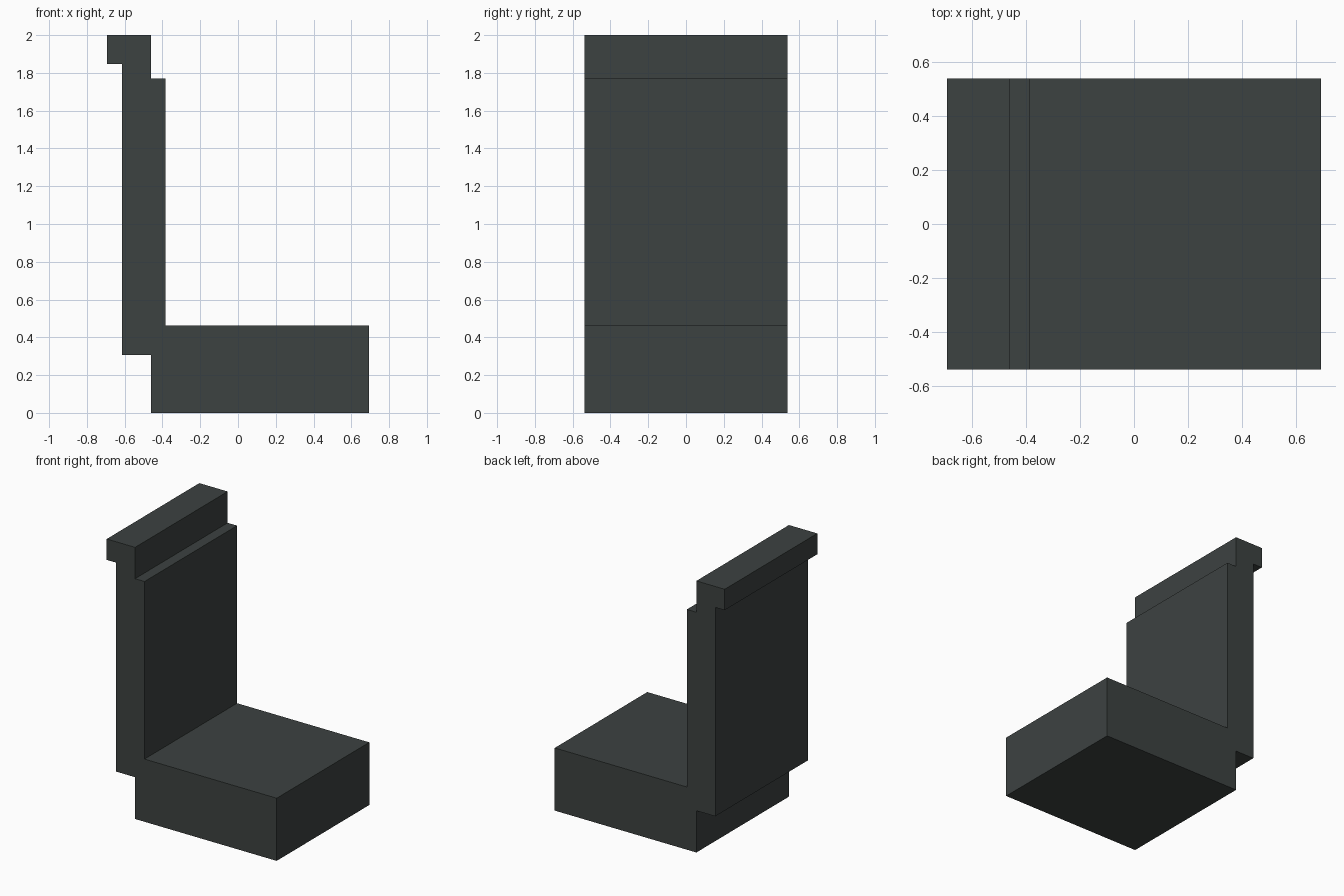
import bpy
import bmesh

cube = bpy.data.objects.get("Cube")
if cube:
    bpy.data.objects.remove(cube, do_unlink=True)

UNIT = 1 / 13      # every edge sits on this module
HALF_DEPTH = 7 * UNIT

# Dark slate colour
slate = bpy.data.materials.new("dark_slate")
slate.use_nodes = True
colour = (0.046, 0.054, 0.053, 1)
slate.diffuse_color = colour
slate.node_tree.nodes["Principled BSDF"].inputs["Base Color"].default_value = colour

# Side profile: seat block, backrest with a stepped head rail
profile = [(-6, 0), (9, 0), (9, 6), (-5, 6), (-5, 23), (-6, 23),
           (-6, 26), (-9, 26), (-9, 24), (-8, 24), (-8, 4), (-6, 4)]


def extrude_profile(name, points, half_depth, material):
    """Extrude an x-z outline evenly along y."""
    bm = bmesh.new()
    face = bm.faces.new([bm.verts.new((x * UNIT, -half_depth, z * UNIT)) for x, z in points])
    result = bmesh.ops.extrude_face_region(bm, geom=[face], use_keep_orig=True)
    moved = [v for v in result["geom"] if isinstance(v, bmesh.types.BMVert)]
    bmesh.ops.translate(bm, verts=moved, vec=(0, 2 * half_depth, 0))
    bmesh.ops.recalc_face_normals(bm, faces=bm.faces)
    mesh = bpy.data.meshes.new(name)
    bm.to_mesh(mesh)
    bm.free()
    mesh.materials.append(material)
    obj = bpy.data.objects.new(name, mesh)
    bpy.context.collection.objects.link(obj)
    return obj


extrude_profile("seat_and_backrest", profile, HALF_DEPTH, slate)
